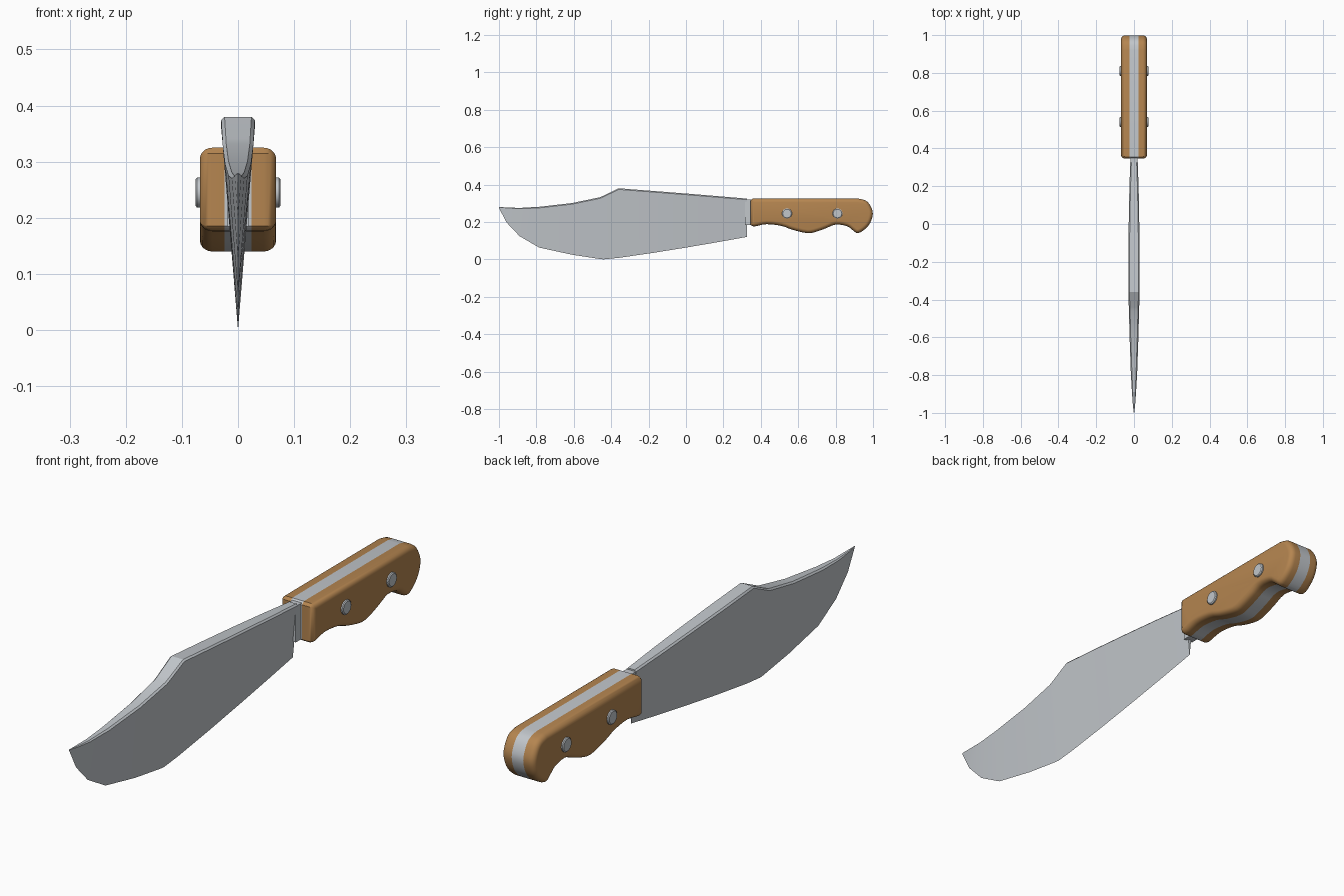
import bpy, bmesh, math
from mathutils import Vector, Matrix

if "Cube" in bpy.data.objects:
    bpy.data.objects.remove(bpy.data.objects["Cube"])


def material(name, rgb):
    m = bpy.data.materials.new(name)
    m.diffuse_color = (*rgb, 1)
    m.use_nodes = True
    m.node_tree.nodes["Principled BSDF"].inputs["Base Color"].default_value = m.diffuse_color
    return m


steel = material("pale steel", (0.54, 0.57, 0.60))
wood = material("warm wood", (0.46, 0.235, 0.08))


def finish(bm, name, mats, angle=35):
    bmesh.ops.recalc_face_normals(bm, faces=bm.faces)
    me = bpy.data.meshes.new(name)
    bm.to_mesh(me)
    bm.free()
    ob = bpy.data.objects.new(name, me)
    bpy.context.collection.objects.link(ob)
    for m in mats:
        me.materials.append(m)
    bpy.ops.object.select_all(action='DESELECT')
    ob.select_set(True)
    bpy.context.view_layer.objects.active = ob
    bpy.ops.object.shade_smooth_by_angle(angle=math.radians(angle))
    return ob


def loft(bm, rings):
    """Bridge closed rings of points and cap both ends."""
    vr = [[bm.verts.new(p) for p in r] for r in rings]
    for a, b in zip(vr, vr[1:]):
        for i in range(len(a)):
            j = (i + 1) % len(a)
            bm.faces.new((a[i], a[j], b[j], b[i]))
    bm.faces.new(vr[0])
    bm.faces.new(vr[-1])


# Blade: wedge section lofted along y (y, edge z, spine z, half thickness)
stations = [
    (-1.00, 0.275, 0.280, 0.001), (-0.96, 0.198, 0.2775, 0.006),
    (-0.89, 0.124, 0.275, 0.011), (-0.785, 0.063, 0.281, 0.017),
    (-0.61, 0.025, 0.301, 0.023), (-0.46, 0.002, 0.332, 0.027),
    (-0.44, 0.000, 0.341, 0.0275), (-0.36, 0.008, 0.380, 0.030),
    (-0.18, 0.034, 0.366, 0.030), (0.00, 0.063, 0.352, 0.028),
    (0.17, 0.092, 0.338, 0.025), (0.325, 0.120, 0.325, 0.020)]
bm = bmesh.new()
rings = []
for y, e, s, w in stations:
    c = min(0.006, w * 0.4)
    rings.append([(0, y, e), (w, y, s - c), (w - c, y, s),
                  (c - w, y, s), (-w, y, s - c)])
loft(bm, rings)
finish(bm, "blade", [steel], 30)

# Tang neck joining blade and handle
bm = bmesh.new()
bmesh.ops.create_cube(bm, size=1, matrix=Matrix.Translation((0, 0.35, 0.252))
                      @ Matrix.Diagonal((0.038, 0.07, 0.135, 1)))
finish(bm, "tang_neck", [steel])

# Handle outline: smooth butt and finger grip, straight back
ctrl = [(0.92, 0.325), (0.96, 0.315), (0.985, 0.288), (0.999, 0.245),
        (0.985, 0.195), (0.955, 0.160), (0.918, 0.140), (0.89, 0.157),
        (0.86, 0.178), (0.80, 0.186), (0.75, 0.167), (0.70, 0.149),
        (0.65, 0.140), (0.57, 0.158), (0.51, 0.179), (0.43, 0.188),
        (0.365, 0.176), (0.346, 0.185)]
pts = [Vector(p) for p in ctrl]
outline = []
for i in range(len(pts) - 1):
    p0, p1, p2, p3 = (pts[max(i - 1, 0)], pts[i], pts[i + 1],
                      pts[min(i + 2, len(pts) - 1)])
    for t in (0, 1 / 3, 2 / 3):
        outline.append(0.5 * (2 * p1 + (p2 - p0) * t
                              + (2 * p0 - 5 * p1 + 4 * p2 - p3) * t * t
                              + (3 * p1 - p0 - 3 * p2 + p3) * t ** 3))
outline += [pts[-1], Vector((0.346, 0.315)), Vector((0.356, 0.325))]


def inset(d):
    res, n = [], len(outline)
    for i, p in enumerate(outline):
        a = (p - outline[i - 1]).normalized()
        b = (outline[(i + 1) % n] - p).normalized()
        t = (a + b).normalized()
        inward = Vector((t.y, -t.x))      # outline runs clockwise
        res.append(p + inward * d / max(t.dot(b), 0.5))
    return res


# Layers across x: rounded wood scale, flush steel tang, rounded wood scale
half = [(0.024, 0.0), (0.046, 0.0)]
for k in range(1, 6):
    a = math.radians(18 * k)
    half.append((0.046 + 0.022 * math.sin(a), 0.020 * (1 - math.cos(a))))
layers = [(-x, d) for x, d in reversed(half)] + half
bm = bmesh.new()
loft(bm, [[(x, p.x, p.y) for p in inset(d)] for x, d in layers])
for f in bm.faces:
    f.material_index = 1 if abs(f.calc_center_median().x) < 0.02 else 0
finish(bm, "handle", [wood, steel], 40)

# Rivets through the handle
for name, y in (("front_rivet", 0.54), ("rear_rivet", 0.81)):
    bm = bmesh.new()
    prof = [(-0.076, 0.023), (-0.073, 0.027), (0.073, 0.027), (0.076, 0.023)]
    loft(bm, [[(x, y + r * math.cos(i * math.tau / 16),
                0.245 + r * math.sin(i * math.tau / 16)) for i in range(16)]
              for x, r in prof])
    finish(bm, name, [steel], 30)
